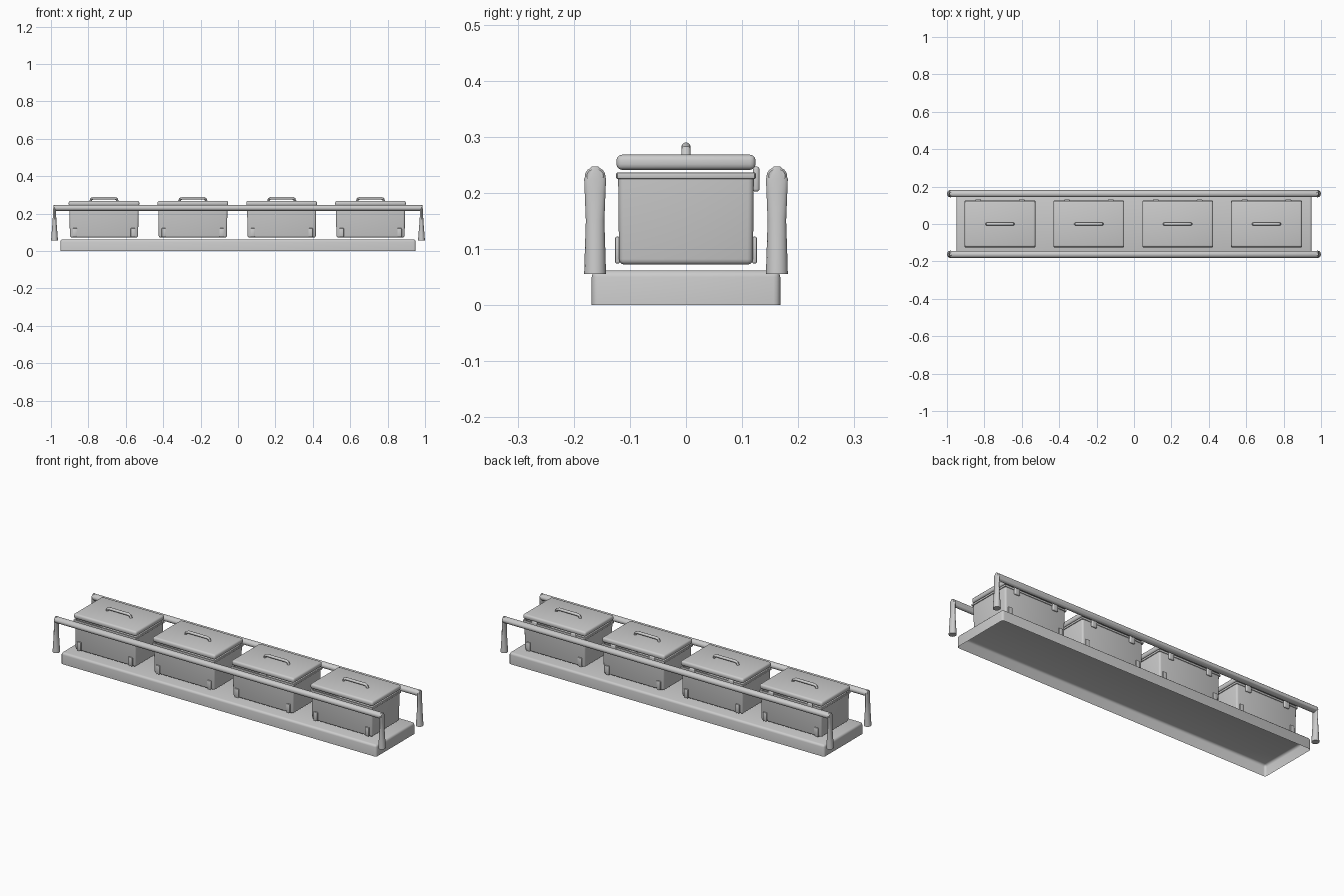
import bpy, bmesh
from math import cos, sin, pi
from mathutils import Vector

if "Cube" in bpy.data.objects:
    bpy.data.objects.remove(bpy.data.objects["Cube"])


def finish(name, bm):
    bmesh.ops.recalc_face_normals(bm, faces=bm.faces)
    me = bpy.data.meshes.new(name)
    bm.to_mesh(me)
    bm.free()
    ob = bpy.data.objects.new(name, me)
    bpy.context.collection.objects.link(ob)
    bpy.ops.object.select_all(action='DESELECT')
    ob.select_set(True)
    bpy.context.view_layer.objects.active = ob
    bpy.ops.object.shade_smooth_by_angle(angle=0.6)
    return ob


def rounded_box(name, lo, hi, r, open_side=0, taper=1.0, seg=3):
    """Bevelled box; open_side -1 leaves the bottom open, 1 the top."""
    bm = bmesh.new()
    bmesh.ops.create_cube(bm, size=1)
    lo, hi = Vector(lo), Vector(hi)
    mid, size = (lo + hi) / 2, hi - lo
    for v in bm.verts:
        k = taper if v.co.z < 0 else 1.0
        v.co = Vector((mid.x + v.co.x * size.x * k, mid.y + v.co.y * size.y * k,
                       mid.z + v.co.z * size.z))
    if open_side:
        f = max(bm.faces, key=lambda f: f.calc_center_median().z * open_side)
        bmesh.ops.delete(bm, geom=[f], context='FACES_ONLY')
    edges = [e for e in bm.edges if len(e.link_faces) == 2]
    bmesh.ops.bevel(bm, geom=edges, offset=r, segments=seg, profile=0.5,
                    affect='EDGES', clamp_overlap=True)
    return finish(name, bm)


def ring(c, u, v, n=16):
    c, u, v = Vector(c), Vector(u), Vector(v)
    return [c + u * cos(2 * pi * i / n) + v * sin(2 * pi * i / n) for i in range(n)]


def loft(name, rings):
    """Skin a row of equal rings and cap both ends."""
    bm = bmesh.new()
    rows = [[bm.verts.new(p) for p in r] for r in rings]
    n = len(rows[0])
    for a, b in zip(rows, rows[1:]):
        for i in range(n):
            bm.faces.new((a[i], a[(i + 1) % n], b[(i + 1) % n], b[i]))
    bm.faces.new(rows[0])
    bm.faces.new(rows[-1])
    return finish(name, bm)


# base tray, open underneath
rounded_box("base", (-0.95, -0.168, 0), (0.95, 0.168, 0.062), 0.012, open_side=-1)

# side rails with flared end posts
for sy, side in ((-1, "front"), (1, "back")):
    y = 0.162 * sy
    xs = [(-0.986, 0.8), (-0.981, 1), (0.981, 1), (0.986, 0.8)]
    loft(side + "_rail", [ring((x, y, 0.230), (0, 0.0185 * k, 0), (0, 0, 0.016 * k))
                          for x, k in xs])
    for sx, end in ((-1, "left"), (1, "right")):
        # z, half width in x, half width in y
        prof = [(0.055, 0.0185, 0.0195), (0.09, 0.016, 0.0185), (0.15, 0.011, 0.0165),
                (0.20, 0.008, 0.0185), (0.225, 0.007, 0.0195),
                (0.24, 0.006, 0.013), (0.247, 0.005, 0.006)]
        loft(side + "_post_" + end,
             [ring((0.981 * sx, y, z), (a, 0, 0), (0, b, 0)) for z, a, b in prof])

# four lidded containers
for i in range(4):
    cx = -0.7165 + 0.475 * i
    tag = "_%d" % (i + 1)
    rounded_box("container" + tag, (cx - 0.185, -0.121, 0.072), (cx + 0.185, 0.121, 0.234),
                0.01, open_side=1, taper=0.985)
    # rim lip, built as a four-sided frame
    for s in (-1, 1):
        rounded_box("rim_long" + tag, (cx - 0.188, 0.1205 * s - 0.004, 0.225),
                    (cx + 0.188, 0.1205 * s + 0.004, 0.236), 0.002, seg=2)
        rounded_box("rim_short" + tag, (cx + 0.185 * s - 0.004, -0.123, 0.225),
                    (cx + 0.185 * s + 0.004, 0.123, 0.236), 0.002, seg=2)
    rounded_box("lid" + tag, (cx - 0.189, -0.124, 0.241), (cx + 0.189, 0.124, 0.268), 0.01)
    # raised lid handle
    path = [(-0.072, 0.266, 0.007), (-0.068, 0.278, 0.007), (-0.056, 0.2825, 0.0075),
            (0.056, 0.2825, 0.0075), (0.068, 0.278, 0.007), (0.072, 0.266, 0.007)]
    tilt = [(1, 0), (0.7, -0.7), (0, -1), (0, -1), (-0.7, -0.7), (-1, 0)]
    loft("handle" + tag, [ring((cx + x, 0, z), (0, 0.008, 0), (t[0] * r, 0, t[1] * r), 12)
                          for (x, z, r), t in zip(path, tilt)])
    for s in (-1, 1):
        # back hinges
        rounded_box("hinge" + tag, (cx + 0.117 * s - 0.016, 0.119, 0.202),
                    (cx + 0.117 * s + 0.016, 0.131, 0.247), 0.005)
        # low corner pads, front and back
        for t in (-1, 1):
            rounded_box("corner_pad" + tag, (cx + 0.155 * s - 0.012, 0.122 * t - 0.0045, 0.074),
                        (cx + 0.155 * s + 0.012, 0.122 * t + 0.0045, 0.122), 0.003, seg=2)
